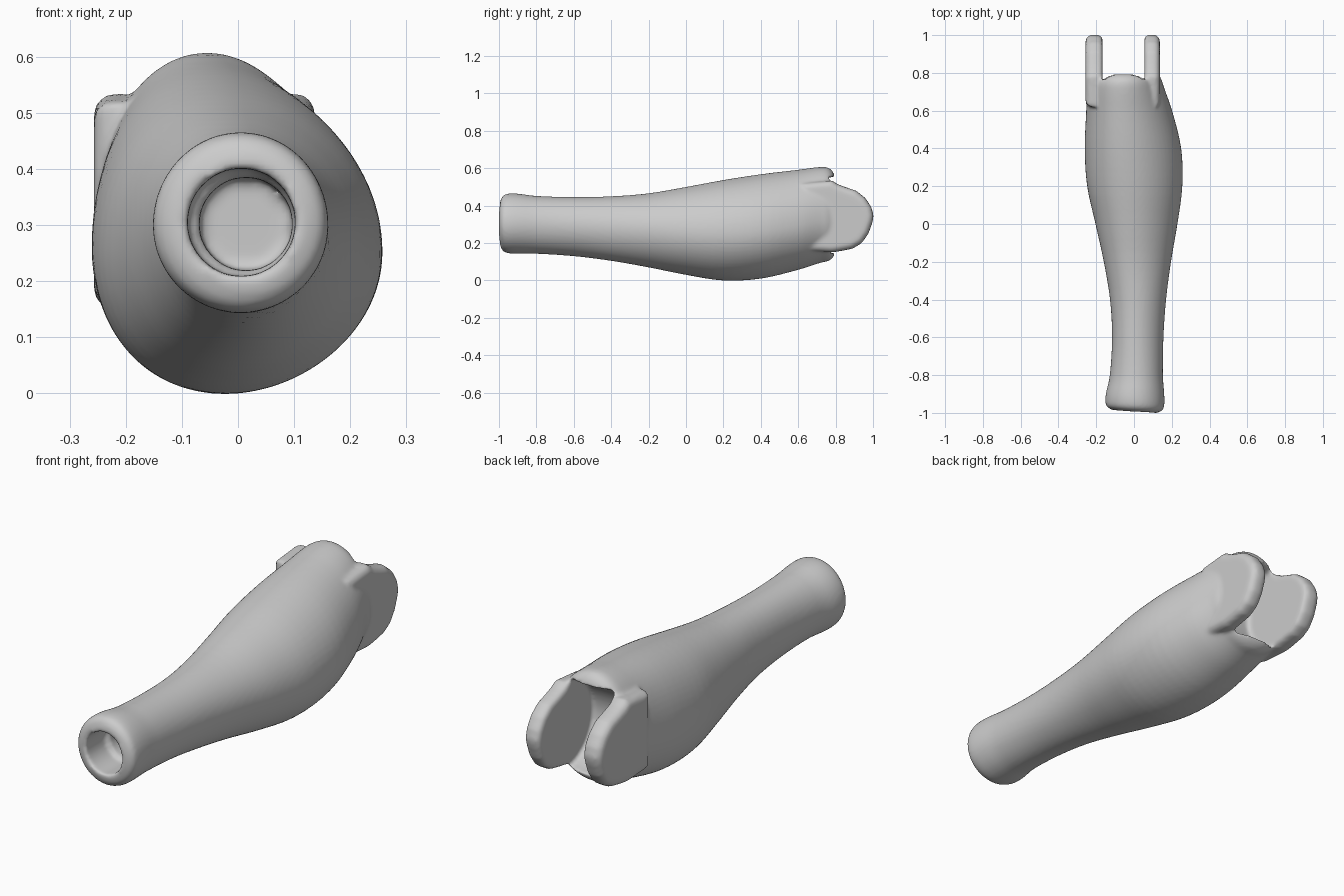
import bpy, bmesh, math
from mathutils import Matrix

if "Cube" in bpy.data.objects:
    bpy.data.objects.remove(bpy.data.objects["Cube"])

grey = bpy.data.materials.new("plain grey")
grey.diffuse_color = (0.6, 0.6, 0.6, 1)
grey.use_nodes = True
grey.node_tree.nodes["Principled BSDF"].inputs["Base Color"].default_value = grey.diffuse_color


def make(name, bm, helper=False):
    bmesh.ops.recalc_face_normals(bm, faces=bm.faces)
    me = bpy.data.meshes.new(name)
    bm.to_mesh(me)
    bm.free()
    me.materials.append(grey)
    ob = bpy.data.objects.new(name, me)
    bpy.context.collection.objects.link(ob)
    ob.hide_render = helper
    if helper:
        ob.hide_set(True)
    return ob


def prism(name, profile, x0, x1, bevel=0.0):
    """Extrude a (y, z) profile along x, optionally rounding the rims."""
    bm = bmesh.new()
    f = bm.faces.new([bm.verts.new((x0, y, z)) for y, z in profile])
    r = bmesh.ops.extrude_face_region(bm, geom=[f])
    for v in r["geom"]:
        if isinstance(v, bmesh.types.BMVert):
            v.co.x = x1
    if bevel:
        rims = [e for e in bm.edges if abs(e.verts[0].co.x - e.verts[1].co.x) < 1e-6]
        bmesh.ops.bevel(bm, geom=rims, offset=bevel, segments=3, profile=0.5, affect='EDGES')
    return make(name, bm, True)


def bore(name, r, x, z, y0, y1):
    """Round cutter along y."""
    bm = bmesh.new()
    m = Matrix.Translation((x, (y0 + y1) / 2, z)) @ Matrix.Rotation(math.pi / 2, 4, 'X')
    bmesh.ops.create_cone(bm, cap_ends=True, segments=48, radius1=r, radius2=r,
                          depth=y1 - y0, matrix=m)
    return make(name, bm, True)


# Forearm sections: y, x min, x max, z min, z max, height of widest point, x of the crest
sections = [
    (-1.003, -0.105, 0.115, 0.195, 0.415, 0.305, 0.005),
    (-0.996, -0.125, 0.137, 0.172, 0.438, 0.305, 0.005),
    (-0.980, -0.145, 0.155, 0.153, 0.457, 0.305, 0.005),
    (-0.950, -0.152, 0.161, 0.145, 0.465, 0.30, 0.005),
    (-0.900, -0.148, 0.160, 0.143, 0.464, 0.30, 0.005),
    (-0.800, -0.128, 0.153, 0.143, 0.452, 0.30, 0.01),
    (-0.600, -0.116, 0.156, 0.130, 0.446, 0.29, 0.01),
    (-0.400, -0.127, 0.170, 0.105, 0.450, 0.28, 0.01),
    (-0.200, -0.160, 0.196, 0.070, 0.466, 0.27, 0.0),
    (0.000, -0.204, 0.230, 0.030, 0.500, 0.255, -0.01),
    (0.200, -0.248, 0.256, 0.000, 0.537, 0.25, -0.02),
    (0.400, -0.261, 0.250, 0.010, 0.568, 0.26, -0.035),
    (0.600, -0.253, 0.202, 0.057, 0.592, 0.29, -0.05),
    (0.720, -0.250, 0.160, 0.095, 0.607, 0.32, -0.055),
    (0.760, -0.247, 0.147, 0.104, 0.603, 0.32, -0.055),
    (0.785, -0.232, 0.130, 0.122, 0.582, 0.32, -0.055),
    (0.795, -0.215, 0.115, 0.140, 0.560, 0.32, -0.055),
]


def spline(t):
    """Catmull-Rom blend of the section table."""
    i = min(int(t), len(sections) - 2)
    u = t - i
    p = [sections[max(0, min(len(sections) - 1, i + k))] for k in (-1, 0, 1, 2)]
    out = []
    for a, b, c, d, y0, y1, y2, y3 in zip(*p, *[[q[0]] * 7 for q in p]):
        h = y2 - y1
        m1 = (c - a) / (y2 - y0) * h
        m2 = (d - b) / (y3 - y1) * h
        out.append((2*u**3 - 3*u*u + 1) * b + (u**3 - 2*u*u + u) * m1
                   + (3*u*u - 2*u**3) * c + (u**3 - u*u) * m2)
    return out


bm = bmesh.new()
rings, N, SUB = [], 64, 4
for k in range((len(sections) - 1) * SUB + 1):
    y, x0, x1, z0, z1, zw, xt = spline(k / SUB)
    cx, hw = (x0 + x1) / 2, (x1 - x0) / 2
    ring = []
    for j in range(N):
        a = 2 * math.pi * j / N
        s, c = math.sin(a), math.cos(a)
        x = cx + hw * c + (xt - cx) * s * s
        z = zw + s * ((z1 - zw) if s > 0 else (zw - z0))
        tilt = -0.06 * (x - 0.155) * max(0, (-0.85 - y) / 0.15)   # slanted wrist end
        ring.append(bm.verts.new((x, y + tilt, z)))
    rings.append(ring)
for p, q in zip(rings, rings[1:]):
    for j in range(N):
        bm.faces.new((p[j], p[(j + 1) % N], q[(j + 1) % N], q[j]))
bm.faces.new(rings[0])
bm.faces.new(rings[-1])
forearm = make("forearm", bm)

# Elbow fork prongs
prong = [(0.62, 0.16), (0.78, 0.15), (0.83, 0.158), (0.89, 0.17), (0.94, 0.20), (0.975, 0.25),
         (0.997, 0.31), (1.003, 0.345), (0.992, 0.39), (0.96, 0.44), (0.91, 0.48),
         (0.85, 0.50), (0.81, 0.515), (0.78, 0.535), (0.62, 0.52)]
left = prism("left_prong", prong, -0.257, -0.160, 0.035)
right = prism("right_prong", prong, 0.050, 0.137, 0.032)

# Round hinge cavity between the prongs
arc = [(0.81 + 0.205 * math.cos(a), 0.35 + 0.205 * math.sin(a))
       for a in [math.pi / 2 + math.pi * i / 32 for i in range(33)]]
slot = prism("hinge_cutter", arc + [(1.2, 0.145), (1.2, 0.555)], -0.167, 0.055)

# Wrist socket with a narrower inner step
socket = bore("socket_cutter", 0.096, 0.006, 0.305, -1.2, -0.84)
step = bore("socket_step_cutter", 0.083, 0.014, 0.302, -0.9, -0.74)

for ob, op in ((left, 'UNION'), (right, 'UNION'), (slot, 'DIFFERENCE'),
               (socket, 'DIFFERENCE'), (step, 'DIFFERENCE')):
    m = forearm.modifiers.new(ob.name, 'BOOLEAN')
    m.object, m.operation, m.solver = ob, op, 'EXACT'

# Melt the parts into one soft skin
m = forearm.modifiers.new("fuse", 'REMESH')
m.mode, m.voxel_size, m.use_smooth_shade = 'VOXEL', 0.009, True
m = forearm.modifiers.new("soften", 'SMOOTH')
m.factor, m.iterations = 0.5, 6
